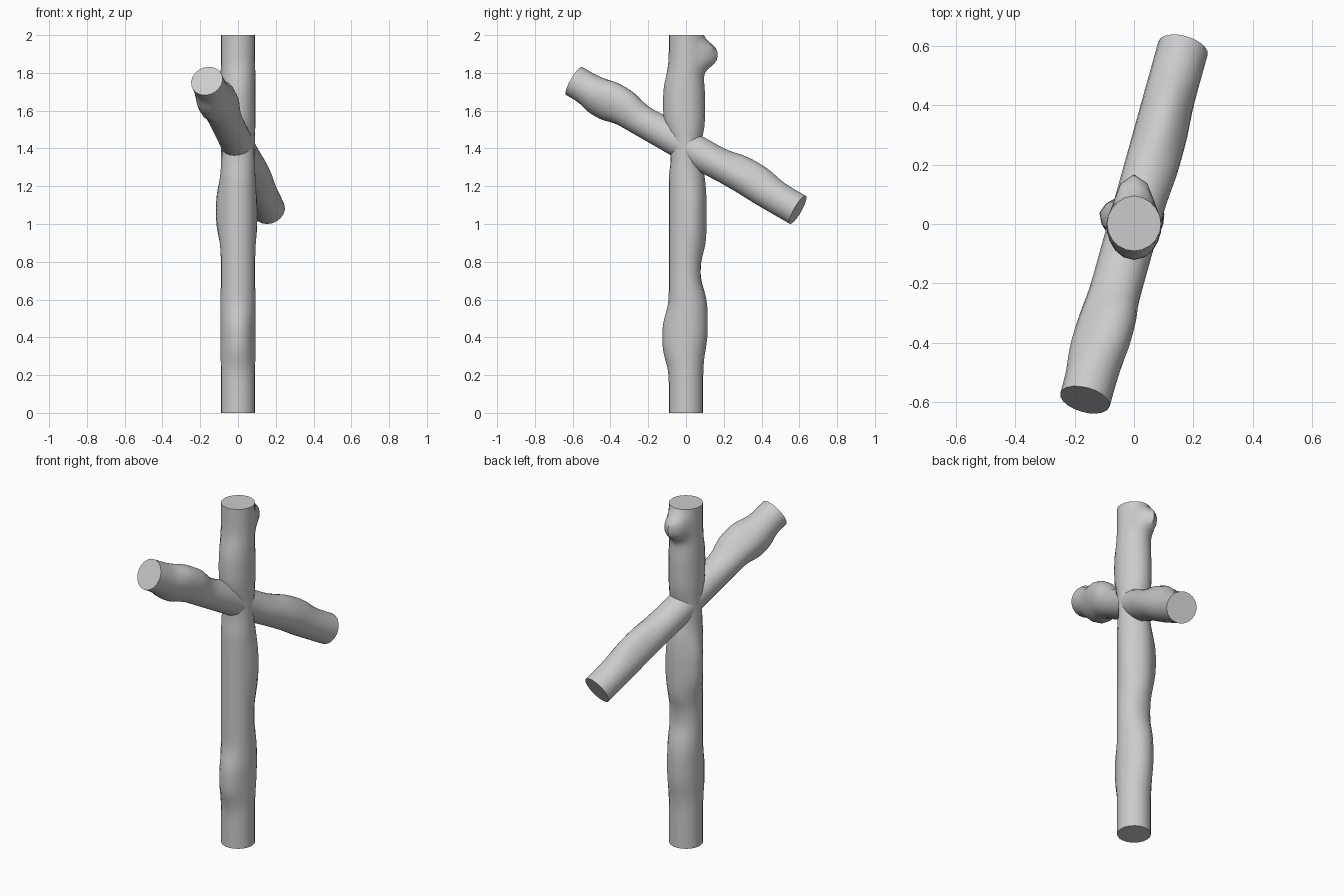
import bpy, bmesh
from math import sin, cos, exp, pi, radians
from mathutils import Vector

if "Cube" in bpy.data.objects:
    bpy.data.objects.remove(bpy.data.objects["Cube"])


def log(name, start, end, up, radius, bumps, rings=90, sides=20):
    """Rough log: capped tube pushed out by soft bumps.
    bump = (distance along, angle in degrees, height, half length, half width in degrees)"""
    start, end = Vector(start), Vector(end)
    d = (end - start).normalized()
    u = Vector(up).cross(d).normalized()
    v = d.cross(u)
    length = (end - start).length
    bm = bmesh.new()
    loops = []
    for i in range(rings + 1):
        s = length * i / rings
        loop = []
        for j in range(sides):
            a = 2 * pi * j / sides
            r = radius
            for pos, ang, height, half, width in bumps:
                diff = (a - radians(ang) + pi) % (2 * pi) - pi
                r += height * exp(-abs((s - pos) / half) ** 3) * exp(-(diff / radians(width)) ** 2)
            loop.append(bm.verts.new(start + d * s + (u * cos(a) + v * sin(a)) * r))
        loops.append(loop)
    for low, high in zip(loops, loops[1:]):
        for j in range(sides):
            k = (j + 1) % sides
            bm.faces.new((low[j], low[k], high[k], high[j]))
    bm.faces.new(loops[0][::-1])
    bm.faces.new(loops[-1])
    bmesh.ops.recalc_face_normals(bm, faces=bm.faces)
    mesh = bpy.data.meshes.new(name)
    bm.to_mesh(mesh)
    bm.free()
    obj = bpy.data.objects.new(name, mesh)
    bpy.context.collection.objects.link(obj)
    bpy.ops.object.select_all(action='DESELECT')
    obj.select_set(True)
    bpy.context.view_layer.objects.active = obj
    bpy.ops.object.shade_smooth_by_angle(angle=radians(50))


# Upright post (angle 0 = right, 90 = back, 180 = left, 270 = front)
log("upright_post", (0, 0, 0), (0, 0, 2), (0, 1, 0), 0.091, [
    (0.40, 270, 0.034, 0.14, 38),
    (0.48, 90, 0.024, 0.17, 55),
    (1.05, 90, 0.018, 0.22, 45),
    (1.07, 160, 0.030, 0.16, 28),
    (1.05, 25, 0.016, 0.16, 28),
    (0.76, 90, -0.015, 0.10, 50),
    (1.38, 90, -0.012, 0.10, 60),
    (1.38, 270, -0.010, 0.10, 60),
    (1.64, 270, 0.030, 0.16, 50),
    (1.62, 90, 0.010, 0.15, 40),
    (1.895, 90, 0.076, 0.072, 30),
])

# Slanted crossbar (angle 0 = left, 90 = upper side, 180 = right, 270 = underside)
log("crossbar", (-0.165, -0.592, 1.757), (0.165, 0.592, 1.075), (0, 0, 1), 0.086, [
    (0.27, 120, 0.034, 0.12, 45),
    (0.19, 290, 0.026, 0.09, 45),
    (0.25, 10, 0.010, 0.13, 40),
    (0.42, 80, -0.008, 0.10, 40),
    (1.09, 90, 0.026, 0.14, 38),
    (1.00, 170, 0.010, 0.15, 35),
    (1.02, 280, -0.006, 0.12, 45),
])
